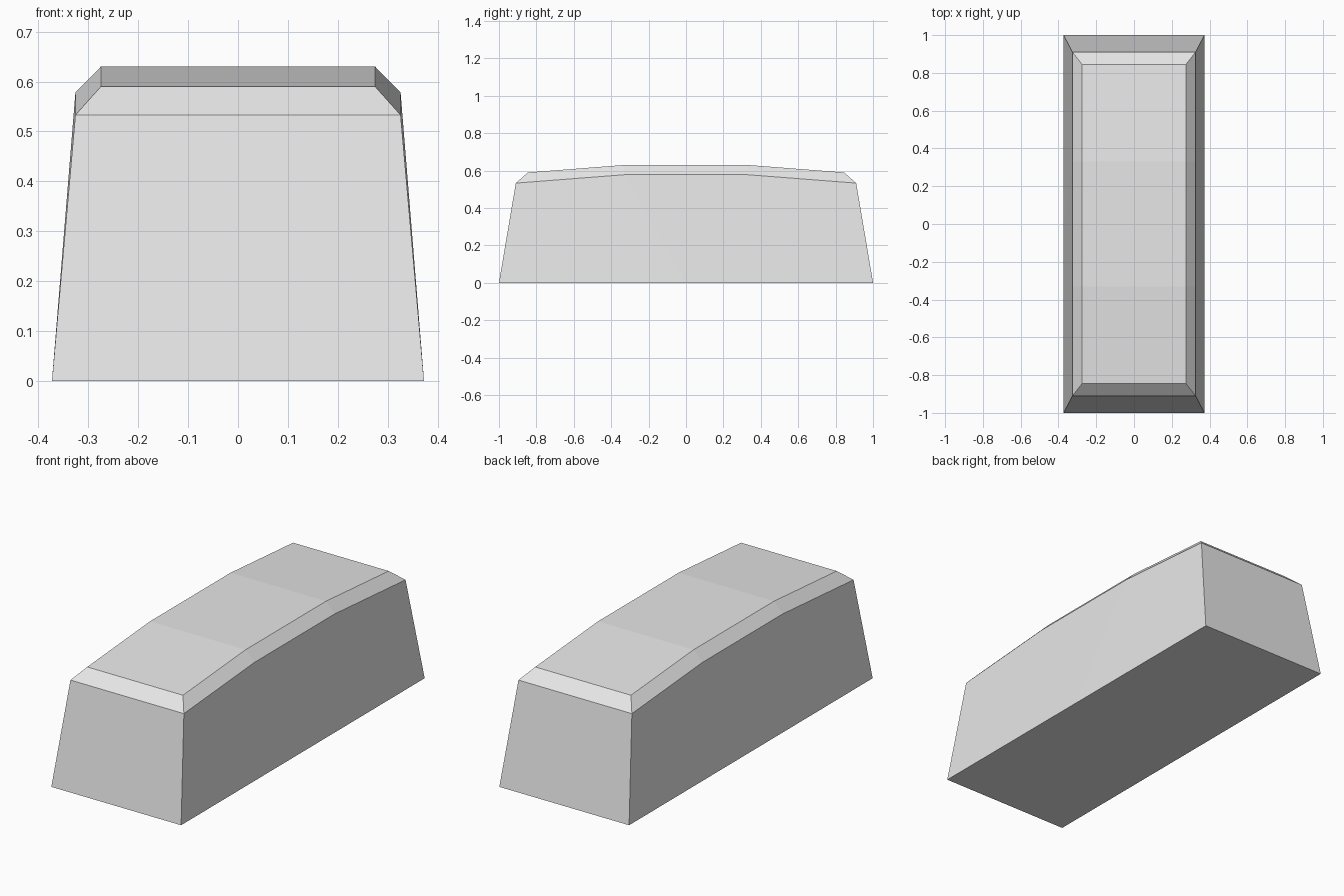
import bpy
import bmesh

cube = bpy.data.objects.get("Cube")
if cube:
    bpy.data.objects.remove(cube, do_unlink=True)

# One plain grey material
grey = bpy.data.materials.new("light grey")
grey.use_nodes = True
colour = (0.8, 0.8, 0.8, 1.0)
grey.diffuse_color = colour
grey.node_tree.nodes["Principled BSDF"].inputs["Base Color"].default_value = colour

BASE_X, RIM_X, TOP_X = 0.373, 0.326, 0.275
MID_Y = 0.33
# Side profiles (y, z) of the lower rim and of the crowned top
RIM = [(-0.91, 0.533), (-MID_Y, 0.578), (MID_Y, 0.578), (0.91, 0.533)]
TOP = [(-0.845, 0.59), (-MID_Y, 0.63), (MID_Y, 0.63), (0.845, 0.59)]
BASE = [(-1, 0), (0, 0), (1, 0)]

bm = bmesh.new()


def rail(x, profile):
    return [bm.verts.new((x, y, z)) for y, z in profile]


base, rim, top = ([rail(s * x, p) for s in (-1, 1)]
                  for x, p in ((BASE_X, BASE), (RIM_X, RIM), (TOP_X, TOP)))

# Tapered side walls and sloping side chamfers
for b, r, t in zip(base, rim, top):
    bm.faces.new((b[0], b[1], r[1], r[0]))
    bm.faces.new((b[1], r[2], r[1]))
    bm.faces.new((b[1], b[2], r[3], r[2]))
    for i in range(3):
        bm.faces.new((r[i], r[i + 1], t[i + 1], t[i]))

# Crowned top
for i in range(3):
    bm.faces.new((top[0][i], top[1][i], top[1][i + 1], top[0][i + 1]))

# End walls and end chamfers
for e in (0, -1):
    for low, high in ((base, rim), (rim, top)):
        bm.faces.new((low[0][e], low[1][e], high[1][e], high[0][e]))

# Flat underside
bm.faces.new(base[0] + base[1][::-1])

bmesh.ops.recalc_face_normals(bm, faces=bm.faces[:])
mesh = bpy.data.meshes.new("tapered_block")
bm.to_mesh(mesh)
bm.free()
mesh.materials.append(grey)
block = bpy.data.objects.new("tapered_block", mesh)
bpy.context.collection.objects.link(block)
